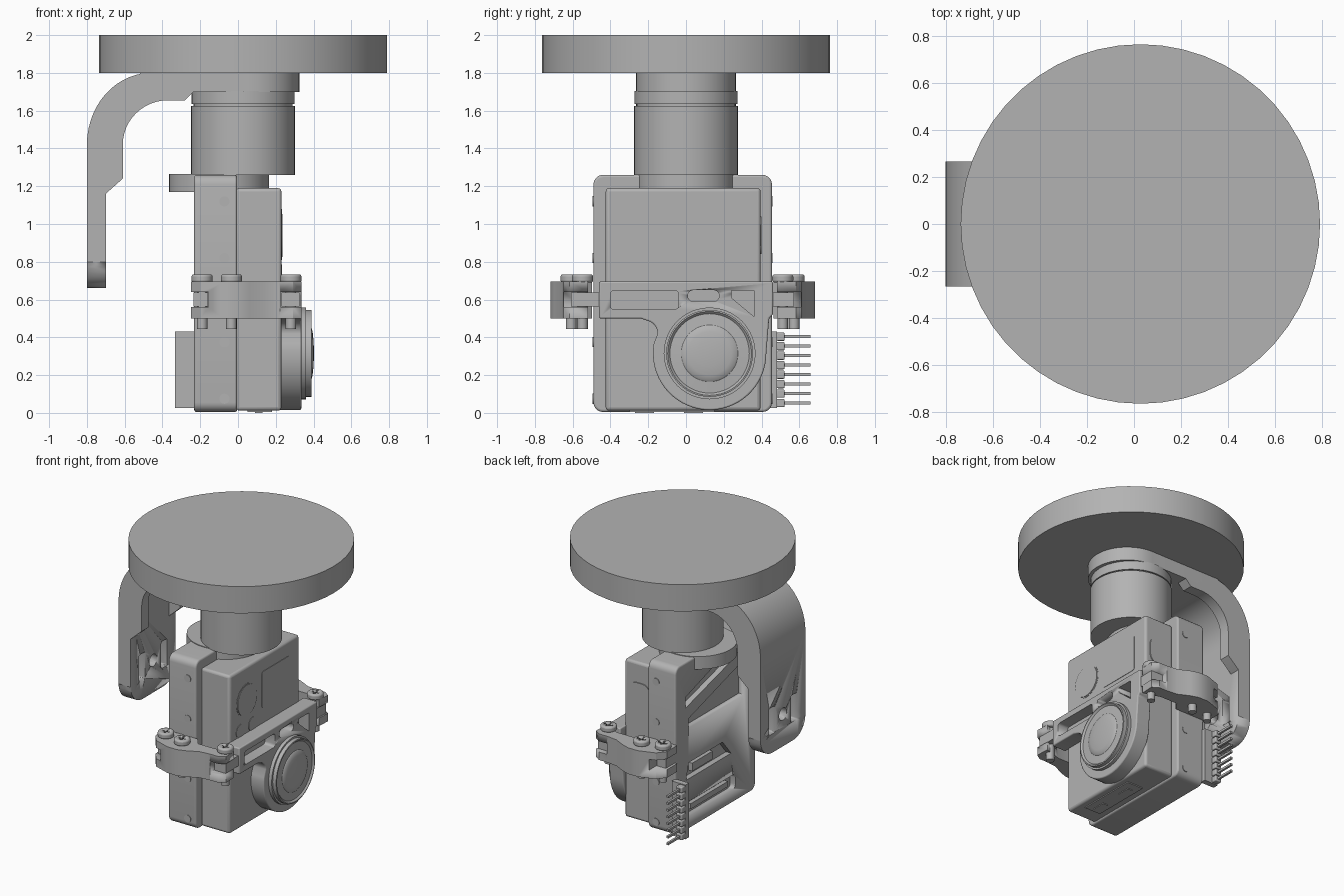
import bpy, bmesh, math
from mathutils import Vector

cube = bpy.data.objects.get("Cube")
if cube:
    bpy.data.objects.remove(cube)

grey = bpy.data.materials.new("plain grey")
grey.use_nodes = True
COLOUR = (0.45, 0.45, 0.45, 1)
grey.diffuse_color = COLOUR
grey.node_tree.nodes["Principled BSDF"].inputs["Base Color"].default_value = COLOUR


def to_axis(axis, u, v, w):
    # u, v span the profile plane; w runs along the axis
    return {"x": (w, u, v), "y": (u, w, v), "z": (u, v, w)}[axis]


def prism(name, pts, axis, lo, hi, bevel=0):
    # Extrude a flat outline along an axis
    bm = bmesh.new()
    face = bm.faces.new([bm.verts.new(to_axis(axis, u, v, lo)) for u, v in pts])
    new = bmesh.ops.extrude_face_region(bm, geom=[face])["geom"]
    shift = Vector(to_axis(axis, 0, 0, hi - lo))
    bmesh.ops.translate(bm, vec=shift, verts=[g for g in new if isinstance(g, bmesh.types.BMVert)])
    bmesh.ops.recalc_face_normals(bm, faces=bm.faces)
    mesh = bpy.data.meshes.new(name)
    bm.to_mesh(mesh)
    bm.free()
    mesh.materials.append(grey)
    obj = bpy.data.objects.new(name, mesh)
    bpy.context.collection.objects.link(obj)
    if bevel:
        mod = obj.modifiers.new("bevel", "BEVEL")
        mod.width, mod.segments, mod.limit_method = bevel, 3, "ANGLE"
    bpy.ops.object.select_all(action="DESELECT")
    obj.select_set(True)
    bpy.context.view_layer.objects.active = obj
    bpy.ops.object.shade_smooth_by_angle(angle=math.radians(30))
    return obj


def arc(cu, cv, r, start, end, n=10, rv=None):
    angles = [math.radians(start + (end - start) * i / n) for i in range(n + 1)]
    return [(cu + r * math.cos(a), cv + (rv or r) * math.sin(a)) for a in angles]


def rounded(u0, u1, v0, v1, r):
    return (arc(u1 - r, v1 - r, r, 0, 90, 5) + arc(u0 + r, v1 - r, r, 90, 180, 5)
            + arc(u0 + r, v0 + r, r, 180, 270, 5) + arc(u1 - r, v0 + r, r, 270, 360, 5))


def box(name, x0, x1, y0, y1, z0, z1, bevel=0):
    return prism(name, [(x0, y0), (x1, y0), (x1, y1), (x0, y1)], "z", z0, z1, bevel)


def disc(name, axis, u, v, r, lo, hi, n=48, bevel=0):
    return prism(name, arc(u, v, r, 0, 360, n)[:-1], axis, lo, hi, bevel)


def cut(obj, *cutters):
    for c in cutters:
        c.hide_render = True
        c.hide_set(True)
        c.display_type = "WIRE"
        mod = obj.modifiers.new("cut", "BOOLEAN")
        mod.operation, mod.object, mod.solver = "DIFFERENCE", c, "EXACT"


# Ceiling disc, collar and motor
AX = 0.027
disc("ceiling_disc", "z", AX, 0, 0.763, 1.8, 2.0, 52)
disc("motor_cap", "z", AX, 0, 0.273, 1.635, 1.705)
disc("motor_groove", "z", AX, 0, 0.262, 1.62, 1.64)
disc("motor_body", "z", AX, 0, 0.275, 1.26, 1.625)
disc("motor_foot", "z", -0.1, 0, 0.265, 1.17, 1.265)

# Bracket: top plate with a round end, and a curved arm stiffened by side ribs
prism("bracket_plate", [(-0.52, 0.265), (-0.52, -0.265)] + arc(0.06, 0, 0.265, -90, 90, 20), "z", 1.7, 1.802)
outer = arc(-0.46, 1.42, 0.34, 90, 180, 14, 0.38)
shell = prism("bracket_arm", [(-0.23, 1.8)] + outer + [(-0.8, 0.66), (-0.7, 0.66)]
              + arc(-0.44, 1.42, 0.26, 180, 90, 12, 0.28) + [(-0.23, 1.7)], "y", -0.265, 0.265)
rib = ([(-0.23, 1.79)] + [(u + 0.005, v - 0.005) for u, v in outer] + [(-0.79, 1.1), (-0.7, 1.16), (-0.61, 1.24)]
       + arc(-0.37, 1.42, 0.24, 180, 90, 12, 0.235) + [(-0.28, 1.655), (-0.23, 1.705)])
for side, y in (("right", -0.265), ("left", 0.185)):
    prism(side + "_arm_rib", rib, "y", y, y + 0.08)
corners = []
for s in (-1, 1):
    corner = [(s * 0.3, 0.6)] + [(s * u, v) for u, v in arc(0.125, 0.8, 0.14, -90, 0, 8)]
    corners.append(prism("arm_corner_cutter", corner + [(s * 0.3, 0.8)], "x", -0.9, -0.6))
    corners.append(prism("arm_slot_cutter", rounded(s * 0.13 - 0.035, s * 0.13 + 0.035, 0.8, 1.0, 0.01),
                         "x", -0.9, -0.6))
cut(shell, *corners, disc("arm_hole_cutter", "x", 0, 0.9, 0.045, -0.9, -0.6, 24))

# Rear frame with lightening pockets in its back
frame = prism("rear_frame", rounded(-0.49, 0.455, 0.005, 1.26, 0.05), "x", -0.232, -0.005, 0.012)
pockets = [
    [(0.34, 0.92), (0.34, 1.0), (-0.2, 1.17), (-0.25, 1.15), (-0.25, 1.08)],
    [(0.3, 0.76), (0.3, 0.83), (-0.35, 1.02), (-0.35, 0.76)],
    [(0.33, 0.38), (0.3, 0.5), (-0.1, 0.5), (-0.2, 0.38)],
    rounded(-0.25, 0.33, 0.1, 0.21, 0.03),
]
cut(frame, *[prism("pocket_cutter", p, "x", -0.3, -0.19) for p in pockets])
box("rear_socket", -0.22, -0.185, 0, 0.24, 0.41, 0.47)
box("rear_port", -0.22, -0.185, -0.18, 0.26, 0.135, 0.175)
for z in (0.075, 0.375, 0.82, 1.12):
    for y in (-0.494, 0.451):
        disc("frame_screw", "y", -0.072, z, 0.027, y, y + 0.008, 20)

# Camera body with its face details
box("camera_body", -0.01, 0.23, -0.425, 0.395, 0.012, 1.19, 0.018)
face = 0.225
disc("face_button_ring", "x", -0.225, 0.94, 0.122, face, 0.232)
disc("face_button", "x", -0.225, 0.94, 0.114, face, 0.236)
for y in (-0.3, -0.155):
    disc("face_light", "x", y, 0.735, 0.051, face, 0.233, 32)
prism("face_screen", rounded(-0.05, 0.28, 0.81, 1.08, 0.02), "x", face, 0.233)
prism("side_cover", rounded(0.02, 0.19, 0.84, 1.04, 0.06), "y", 0.39, 0.401)
box("bottom_hatch", 0.05, 0.18, -0.3, 0.15, 0.005, 0.02)
for y in (-0.22, 0.04):
    box("bottom_tab", 0.09, 0.13, y - 0.05, y + 0.05, 0.0, 0.02)

# Front clamp strap merging into the lens ring
LY, LZ = 0.125, 0.315
strap = prism("front_strap", [(-0.46, 0.695), (-0.46, 0.5), (-0.24, 0.5)] + arc(-0.22, 0.42, 0.07, 80, 0, 5)
              + arc(LY, LZ, 0.3, 170, 360, 32) + [(0.44, 0.5), (0.46, 0.52), (0.46, 0.695)], "x", 0.22, 0.335, 0.008)
cut(strap, prism("strap_slot_cutter", rounded(-0.4, -0.04, 0.548, 0.648, 0.02), "x", 0.25, 0.4),
    prism("strap_vent_cutter", rounded(0.01, 0.175, 0.59, 0.65, 0.028), "x", 0.2, 0.4),
    prism("strap_corner_cutter", [(0.24, 0.648), (0.24, 0.61), (0.36, 0.51), (0.36, 0.648)], "x", 0.2, 0.4))

# Lens: turned rim around a shallow glass dome
profile = [(0.33, 0.243), (0.36, 0.243), (0.36, 0.23), (0.388, 0.23), (0.39, 0.222), (0.378, 0.21), (0.382, 0.15)]
profile += [(0.382 + 0.02 * math.sin(a), 0.15 * math.cos(a)) for a in (0.3, 0.7, 1.1, 1.4)] + [(0.402, 0)]
bm = bmesh.new()
ring = [bm.verts.new((x, LY, LZ + r)) for x, r in profile]
edges = [bm.edges.new(pair) for pair in zip(ring, ring[1:])]
bmesh.ops.spin(bm, geom=ring + edges, cent=(0, LY, LZ), axis=(1, 0, 0), angle=math.tau, steps=48)
bmesh.ops.remove_doubles(bm, verts=bm.verts, dist=0.0005)
bmesh.ops.recalc_face_normals(bm, faces=bm.faces)
mesh = bpy.data.meshes.new("lens")
bm.to_mesh(mesh)
bm.free()
mesh.materials.append(grey)
lens = bpy.data.objects.new("lens", mesh)
bpy.context.collection.objects.link(lens)
bpy.ops.object.select_all(action="DESELECT")
lens.select_set(True)
bpy.context.view_layer.objects.active = lens
bpy.ops.object.shade_smooth_by_angle(angle=math.radians(30))

# Side links with slotted ends, lugs and bolts, one set on each side
MID = -0.018
link_plan = [(0.33, 0.5), (0.335, 0.6), (0.29, 0.63), (0.22, 0.63), (0.14, 0.64), (0.06, 0.68), (0, 0.7),
             (-0.08, 0.7), (-0.2, 0.66), (-0.25, 0.6), (-0.25, 0.48), (0.02, 0.48), (0.06, 0.54), (0.2, 0.54)]
for side, s in (("right", -1), ("left", 1)):
    def out(d):
        return MID + s * d
    link = prism(side + "_link", [(x, out(d)) for x, d in link_plan], "z", 0.5, 0.695)
    cut(link, *[box("link_slot_cutter", x0, x1, *sorted((out(0.4), out(0.8))), 0.56, 0.64)
                for x0, x1 in ((-0.3, -0.155), (0.225, 0.4))])
    box(side + "_front_lug", 0.23, 0.325, *sorted((out(0.44), out(0.59))), 0.562, 0.638)
    box(side + "_rear_lug", -0.235, -0.16, *sorted((out(0.46), out(0.59))), 0.562, 0.638)
    for x, d in ((-0.19, 0.56), (-0.035, 0.59), (0.28, 0.53)):
        y = out(d)
        disc(side + "_bolt_shank", "z", x, y, 0.028, 0.445, 0.7, 20)
        head = disc(side + "_bolt_head", "z", x, y, 0.056, 0.69, 0.733, 28, 0.012)
        cut(head, box("drive_cutter", x - 0.03, x + 0.03, y - 0.007, y + 0.007, 0.718, 0.75),
            box("drive_cutter", x - 0.007, x + 0.007, y - 0.03, y + 0.03, 0.718, 0.75))

# Pin header board at the rear
box("header_board", -0.333, -0.22, 0.44, 0.482, 0.025, 0.43)
for i in range(8):
    z = 0.052 + i * 0.0502
    box("header_block", -0.333, -0.283, 0.48, 0.522, z - 0.022, z + 0.022, 0.006)
    box("header_pin", -0.316, -0.3, 0.435, 0.66, z - 0.008, z + 0.008)
